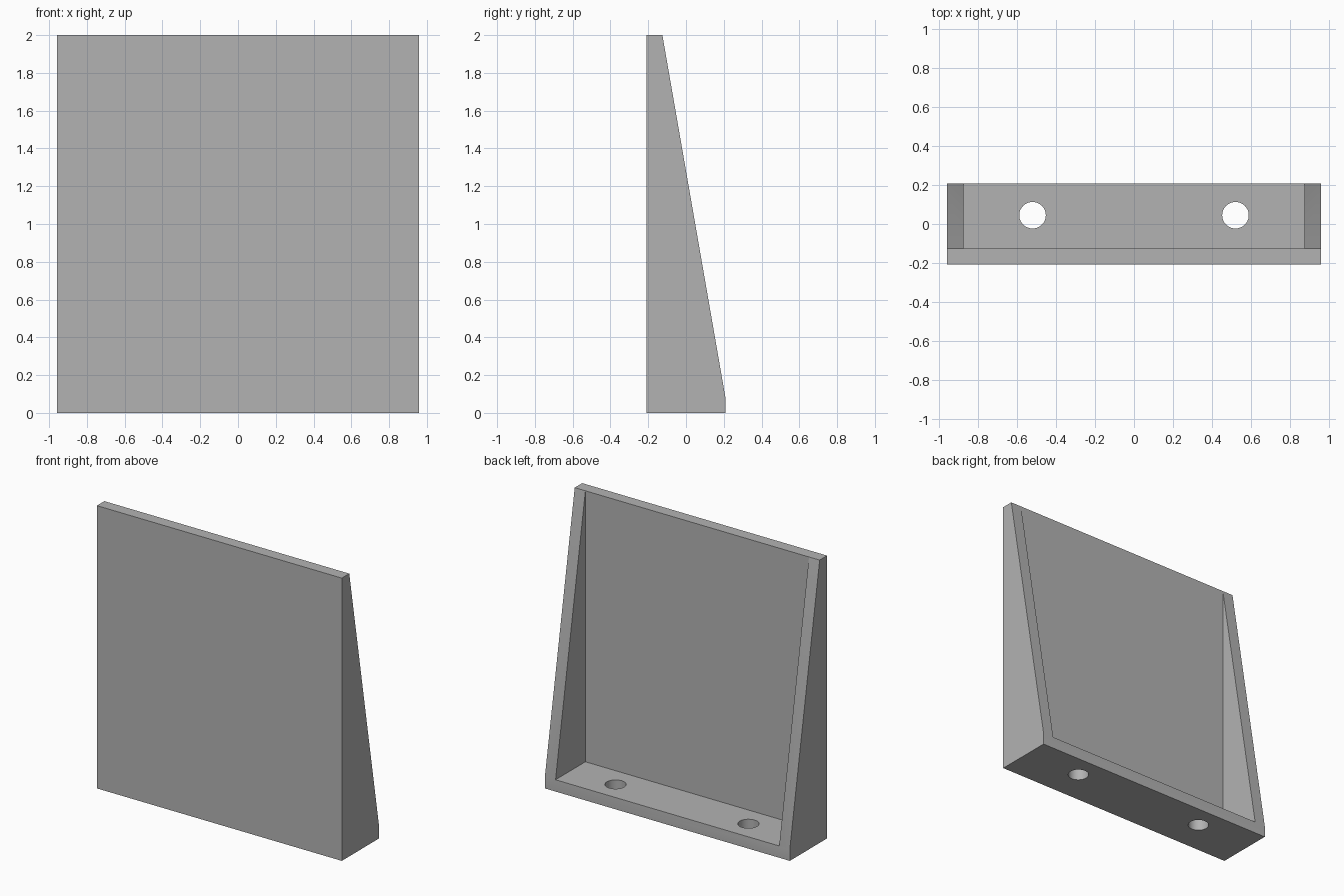
import bpy
import bmesh

cube = bpy.data.objects.get("Cube")
if cube:
    bpy.data.objects.remove(cube, do_unlink=True)

T = 1 / 12            # wall thickness
HALF_W = 11.5 * T     # half width
HALF_D = 2.5 * T      # half depth
HEIGHT = 2.0
PANEL_BACK = -HALF_D + T

grey = bpy.data.materials.new("plain grey")
grey.use_nodes = True
grey.diffuse_color = (0.45, 0.45, 0.45, 1)
grey.node_tree.nodes["Principled BSDF"].inputs["Base Color"].default_value = grey.diffuse_color


def prism(name, profile, half_width):
    """Extrude a (y, z) profile along x, centred on x = 0."""
    bm = bmesh.new()
    face = bm.faces.new([bm.verts.new((-half_width, y, z)) for y, z in profile])
    side = bmesh.ops.extrude_face_region(bm, geom=[face])
    verts = [v for v in side["geom"] if isinstance(v, bmesh.types.BMVert)]
    bmesh.ops.translate(bm, verts=verts, vec=(2 * half_width, 0, 0))
    bmesh.ops.recalc_face_normals(bm, faces=bm.faces)
    mesh = bpy.data.meshes.new(name)
    bm.to_mesh(mesh)
    bm.free()
    mesh.materials.append(grey)
    obj = bpy.data.objects.new(name, mesh)
    bpy.context.collection.objects.link(obj)
    return obj


def cut(body, cutter):
    """Subtract the cutter from the body, then discard it."""
    mod = body.modifiers.new("cut", 'BOOLEAN')
    mod.operation = 'DIFFERENCE'
    mod.solver = 'EXACT'
    mod.object = cutter
    bpy.ops.object.select_all(action='DESELECT')
    bpy.context.view_layer.objects.active = body
    body.select_set(True)
    bpy.ops.object.modifier_apply(modifier=mod.name)
    bpy.data.objects.remove(cutter, do_unlink=True)


# Wedge-shaped body: front panel, foot and side gussets in one solid
bracket = prism("bracket", [(-HALF_D, 0), (HALF_D, 0), (HALF_D, T),
                            (PANEL_BACK, HEIGHT), (-HALF_D, HEIGHT)], HALF_W)

# Pocket open to the back, leaving the walls
cut(bracket, prism("pocket_cutter", [(PANEL_BACK, T), (1, T), (1, 3), (PANEL_BACK, 3)],
                   HALF_W - T))

# Two screw holes through the foot
for x in (-0.52, 0.52):
    bpy.ops.mesh.primitive_cylinder_add(vertices=48, radius=0.068, depth=0.4,
                                        location=(x, 0.045, 0))
    hole = bpy.context.object
    hole.name = "hole_cutter"
    hole.data.materials.append(grey)
    cut(bracket, hole)

# Smooth hole walls, sharp edges elsewhere
bpy.context.view_layer.objects.active = bracket
bracket.select_set(True)
bpy.ops.object.shade_smooth_by_angle()
